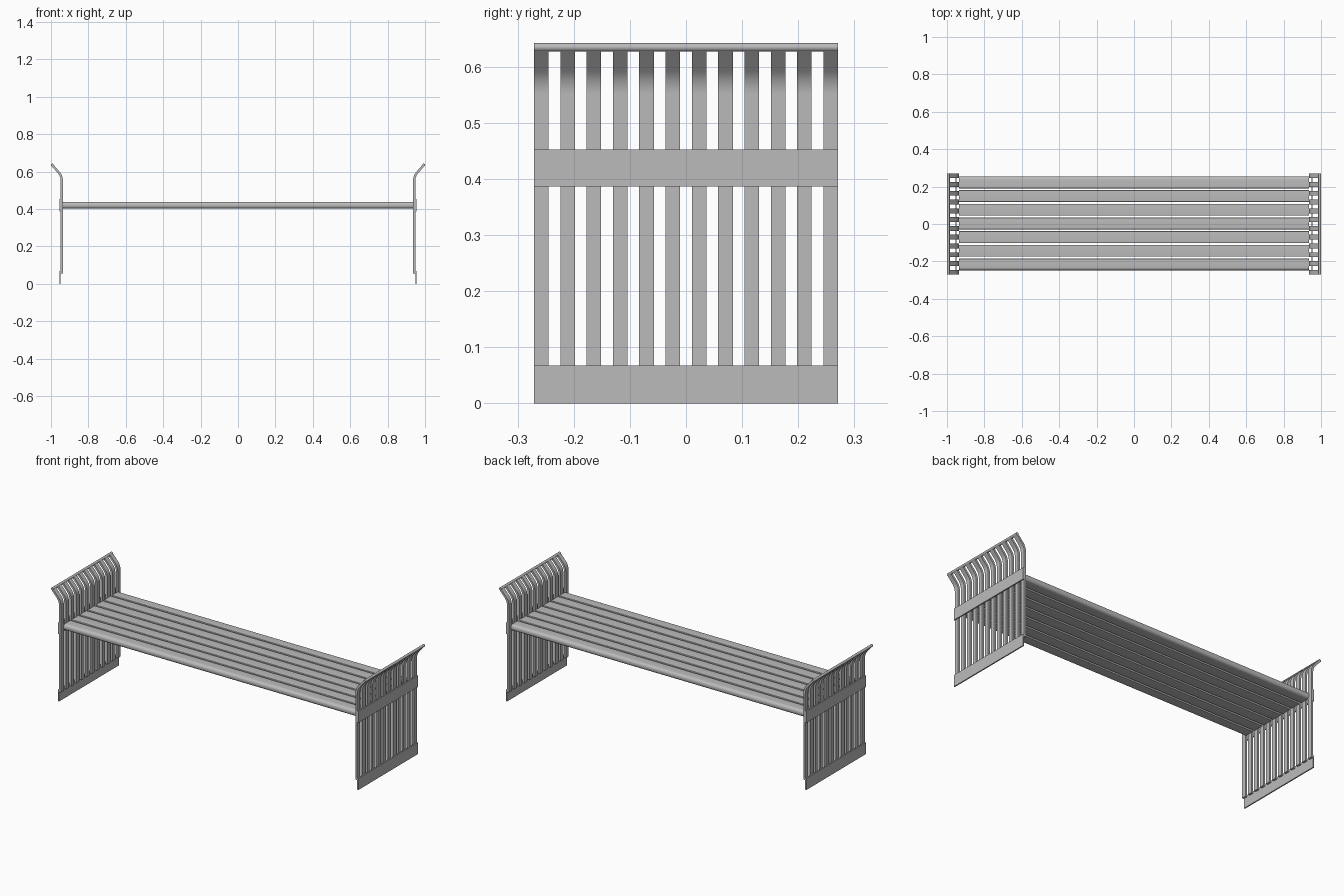
import bpy, bmesh, math
from mathutils import Vector

cube = bpy.data.objects.get("Cube")
if cube:
    bpy.data.objects.remove(cube, do_unlink=True)

grey = bpy.data.materials.new("grey metal")
grey.use_nodes = True
colour = (0.5, 0.5, 0.5, 1)
grey.diffuse_color = colour
grey.node_tree.nodes["Principled BSDF"].inputs["Base Color"].default_value = colour


def prism(name, outline, sweep):
    """Extrude a closed outline along a vector, smooth except at sharp edges."""
    bm = bmesh.new()
    face = bm.faces.new([bm.verts.new(p) for p in outline])
    extruded = bmesh.ops.extrude_face_region(bm, geom=[face], use_keep_orig=True)
    moved = [v for v in extruded["geom"] if isinstance(v, bmesh.types.BMVert)]
    bmesh.ops.translate(bm, verts=moved, vec=Vector(sweep))
    bmesh.ops.recalc_face_normals(bm, faces=bm.faces)
    for f in bm.faces:
        f.smooth = True
    for e in bm.edges:
        e.smooth = e.calc_face_angle(0) < math.radians(35)
    mesh = bpy.data.meshes.new(name)
    bm.to_mesh(mesh)
    bm.free()
    mesh.materials.append(grey)
    obj = bpy.data.objects.new(name, mesh)
    bpy.context.collection.objects.link(obj)
    return obj


def rounded_rect(w, h, radii, steps=6):
    """Rounded rectangle; radii for the right and the left corners."""
    pts = []
    for sx, sy, start in ((1, 1, 0), (-1, 1, 90), (-1, -1, 180), (1, -1, 270)):
        r = radii[0] if sx > 0 else radii[1]
        for i in range(steps + 1):
            a = math.radians(start + 90 * i / steps)
            pts.append((sx * (w / 2 - r) + r * math.cos(a),
                        sy * (h / 2 - r) + r * math.sin(a)))
    return pts


# Seat slats, the outermost two with rounded noses
SLATS, SLAT_W, SLAT_H, HALF_SEAT = 7, 0.063, 0.036, 0.935
for i in range(SLATS):
    y = 0.003 + (i - 3) * 0.0732
    radii = (0.016 if i == SLATS - 1 else 0.003, 0.016 if i == 0 else 0.003)
    section = rounded_rect(SLAT_W, SLAT_H, radii)
    prism(f"seat_slat_{i + 1}", [(-HALF_SEAT, y + a, 0.42 + b) for a, b in section],
          (2 * HALF_SEAT, 0, 0))

# Upright bar centre line: straight, then an outward bend, then a straight lip
BAR_X, BAR_T, BEND_R, BEND = 0.942, 0.006, 0.07, 42
path = [(BAR_X, 0.055, 0)]
for i in range(9):
    a = math.radians(BEND * i / 8)
    path.append((BAR_X + BEND_R * (1 - math.cos(a)), 0.55 + BEND_R * math.sin(a), a))
path.append((0.991, 0.632, math.radians(BEND)))
bar = [(x + BAR_T * math.cos(a), z - BAR_T * math.sin(a)) for x, z, a in path]
bar += [(x - BAR_T * math.cos(a), z + BAR_T * math.sin(a)) for x, z, a in reversed(path)]

# End frames, mirrored left and right
HALF_END, BARS, BAR_W = 0.271, 12, 0.026
for side, s in (("left", 1), ("right", -1)):
    for i in range(BARS):
        y = -HALF_END + i * (2 * HALF_END - BAR_W) / (BARS - 1)
        prism(f"{side}_upright_bar_{i + 1}", [(s * x, y, z) for x, z in bar], (0, BAR_W, 0))

    # Flat plates on the outside of the bars
    for part, low, high in (("foot_plate", 0, 0.067), ("seat_plate", 0.386, 0.452)):
        corners = ((0.948, low), (0.955, low), (0.955, high), (0.948, high))
        prism(f"{side}_{part}", [(s * x, -HALF_END, z) for x, z in corners],
              (0, 2 * HALF_END, 0))

    # Round rail along the top
    rail = rounded_rect(0.015, 0.015, (0.0074, 0.0074), 5)
    prism(f"{side}_top_rail", [(s * (0.9925 + a), -HALF_END, 0.6345 + b) for a, b in rail],
          (0, 2 * HALF_END, 0))
